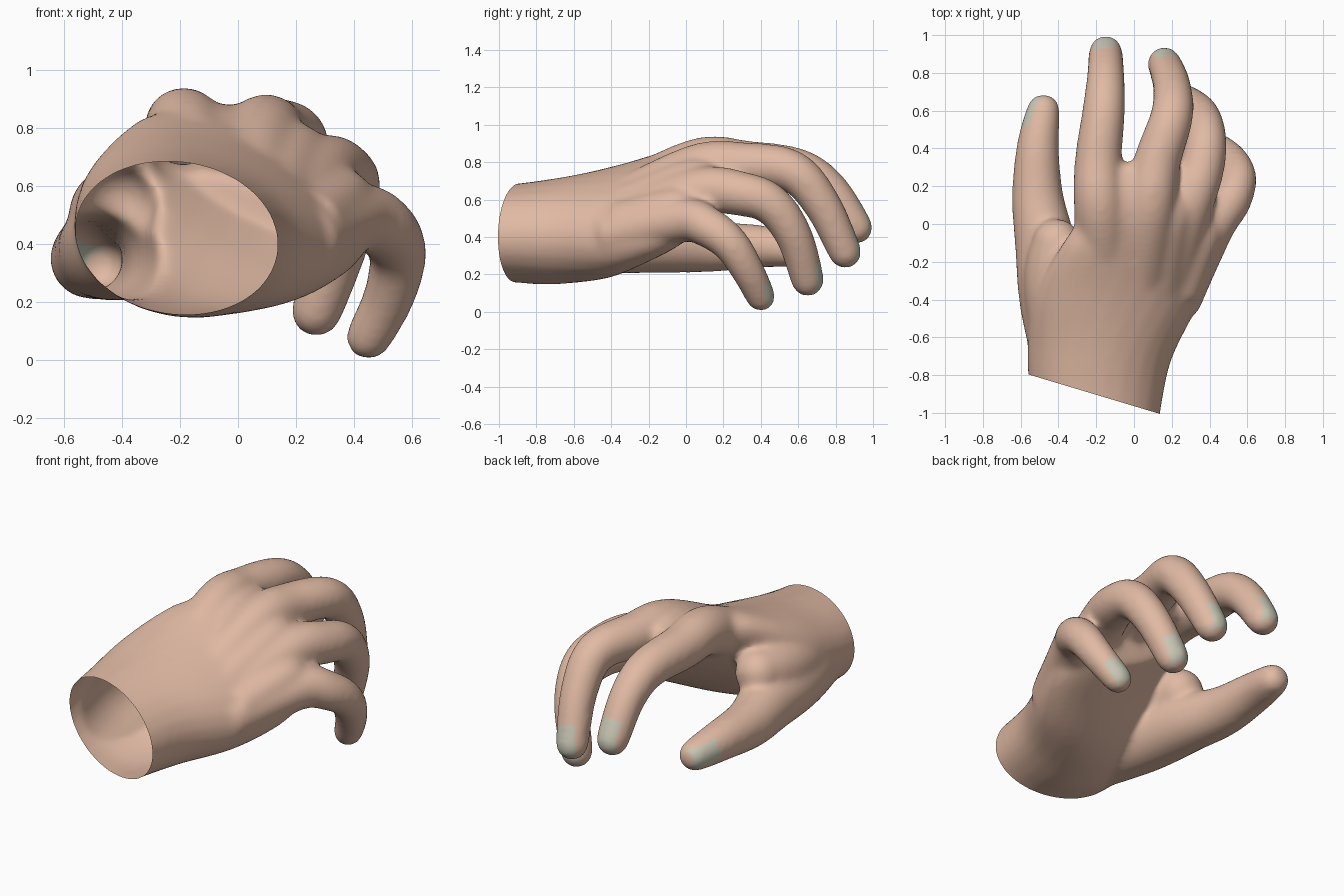
import bpy, bmesh, math
from mathutils import Vector

cube = bpy.data.objects.get("Cube")
if cube:
    bpy.data.objects.remove(cube)


def material(name, rgb):
    m = bpy.data.materials.new(name)
    m.use_nodes = True
    m.diffuse_color = (*rgb, 1)
    m.node_tree.nodes["Principled BSDF"].inputs["Base Color"].default_value = (*rgb, 1)
    return m


skin = material("skin", (0.75, 0.49, 0.37))
nail = material("nail", (0.58, 0.57, 0.46))


def spline(keys, steps=6):
    """Smooth interpolation through tuples of any length."""
    out = []
    for i in range(len(keys) - 1):
        before, start = keys[max(i - 1, 0)], keys[i]
        end, after = keys[i + 1], keys[min(i + 2, len(keys) - 1)]
        for step in range(steps):
            t = step / steps
            out.append([b + t * (c - a) / 2 + t * t * (a - 2.5 * b + 2 * c - d / 2)
                        + t ** 3 * (1.5 * (b - c) + (d - a) / 2)
                        for a, b, c, d in zip(before, start, end, after)])
    out.append(list(keys[-1]))
    return out


def loft(bm, rings, sides=24):
    """Closed skin over ellipses given as centre and two half axes."""
    angles = [math.tau * k / sides for k in range(sides)]
    loops = [[bm.verts.new(centre + u * math.cos(a) + v * math.sin(a)) for a in angles]
             for centre, u, v in rings]
    faces = [bm.faces.new(loops[0]), bm.faces.new(loops[-1])]
    for low, high in zip(loops, loops[1:]):
        for k in range(sides):
            n = (k + 1) % sides
            faces.append(bm.faces.new((low[k], low[n], high[n], high[k])))
    bmesh.ops.recalc_face_normals(bm, faces=faces)


def tube(bm, path, thick, thin):
    """Tapered tube with a domed end; path in hundredths. Returns tip centre and direction."""
    pos = [Vector(p) / 100 for p in spline(path)]
    last = len(pos) - 1
    rings = []
    for i, p in enumerate(pos):
        along = (pos[min(i + 1, last)] - pos[max(i - 1, 0)]).normalized()
        u = along.cross(Vector((1, 0, 0))).normalized()
        v = along.cross(u)
        r = thick + (thin - thick) * i / last
        rings.append((p, u * r, v * r))
    for step in range(1, 6):
        a = math.radians(step * 17)
        r = thin * math.cos(a)
        rings.append((pos[-1] + along * thin * math.sin(a), u * r, v * r))
    loft(bm, rings)
    return pos[-1], along


bm = bmesh.new()
nails = []


def digit(path, thick, thin, yaw):
    """Finger or thumb whose nail faces the given turn away from the back."""
    tip, along = tube(bm, path, thick, thin)
    turn = math.radians(yaw)
    out = Vector((math.sin(turn), math.cos(turn), 0.35))
    out = (out - along * out.dot(along)).normalized()
    nails.append((tip, along, out, along.cross(out), thin))


# Wrist and palm: x, y, z, half width, half thickness, tilt in degrees
palm = [(-21, -112, 42, 34, 26, 8), (-20, -95, 42, 35, 26, 8), (-18, -70, 43, 39, 28, 10),
        (-9, -40, 48, 46, 27, 19), (3, -12, 58, 46, 20, 27), (7, 5, 63, 38, 14, 28)]
rings = []
for x, y, z, wide, deep, tilt in spline(palm):
    c, s = math.cos(math.radians(tilt)), math.sin(math.radians(tilt))
    rings.append((Vector((x, y, z)) / 100, Vector((c, 0, -s)) * wide / 100,
                  Vector((s, 0, c)) * deep / 100))
loft(bm, rings)

# Web between thumb and palm, then webs between the finger bases
tube(bm, [(-34, -68, 45), (-42, -32, 50), (-41, -10, 54)], 0.2, 0.13)
tube(bm, [(-6, -30, 62), (-5, 5, 76), (-4, 24, 78)], 0.14, 0.09)
tube(bm, [(12, -30, 55), (19, 2, 70), (22, 12, 70)], 0.14, 0.09)
tube(bm, [(24, -35, 46), (35, -8, 55), (37, 0, 55)], 0.13, 0.09)

# Thumb
digit([(-31, -80, 42), (-42, -42, 39), (-47, -10, 37), (-51, 14, 35), (-51, 40, 35),
       (-48, 60, 33)], 0.21, 0.09, -84)
# Index finger
digit([(-14, -38, 57), (-18, 6, 79), (-19, 32, 79), (-16, 60, 76), (-15, 77, 65),
       (-15, 91, 45)], 0.15, 0.09, -6)
# Middle finger
digit([(2, -38, 54), (8, 6, 76), (12, 32, 78), (20, 57, 75), (20, 73, 57),
       (16, 85, 32)], 0.15, 0.09, 0)
# Ring finger
digit([(14, -40, 46), (28, 6, 64), (36, 30, 63), (38, 46, 57), (35, 58, 40),
       (27, 65, 17)], 0.14, 0.09, 21)
# Little finger
digit([(22, -42, 41), (41, -2, 49), (51, 12, 45), (55, 24, 36), (52, 33, 22),
       (45, 40, 8)], 0.13, 0.08, 35)

mesh = bpy.data.meshes.new("hand_parts")
bm.to_mesh(mesh)
bm.free()
hand = bpy.data.objects.new("hand", mesh)
bpy.context.collection.objects.link(hand)

# Fuse the parts into one soft skin
remesh = hand.modifiers.new("fuse", 'REMESH')
remesh.mode = 'VOXEL'
remesh.voxel_size = 0.015
soften = hand.modifiers.new("soften", 'SMOOTH')
soften.factor = 0.5
soften.iterations = 28
bpy.context.view_layer.update()
fused = bpy.data.meshes.new_from_object(hand.evaluated_get(bpy.context.evaluated_depsgraph_get()))
hand.modifiers.clear()
hand.data = fused
fused.materials.clear()
fused.materials.append(skin)
fused.materials.append(nail)

# Open the wrist with a slanted cut, then colour the nails
bm = bmesh.new()
bm.from_mesh(fused)
bmesh.ops.bisect_plane(bm, geom=bm.verts[:] + bm.edges[:] + bm.faces[:],
                       plane_co=(0.12, -1, 0.4), plane_no=(-0.3, -1, 0), clear_outer=True)
for f in bm.faces:
    f.smooth = True
    f.material_index = 0
    for tip, along, out, side, r in nails:
        d = f.calc_center_median() - tip
        if (-1.1 * r < d.dot(along) < 0.7 * r and abs(d.dot(side)) < 0.62 * r
                and 0 < d.dot(out) < 1.6 * r):
            f.material_index = 1
bm.to_mesh(fused)
bm.free()
